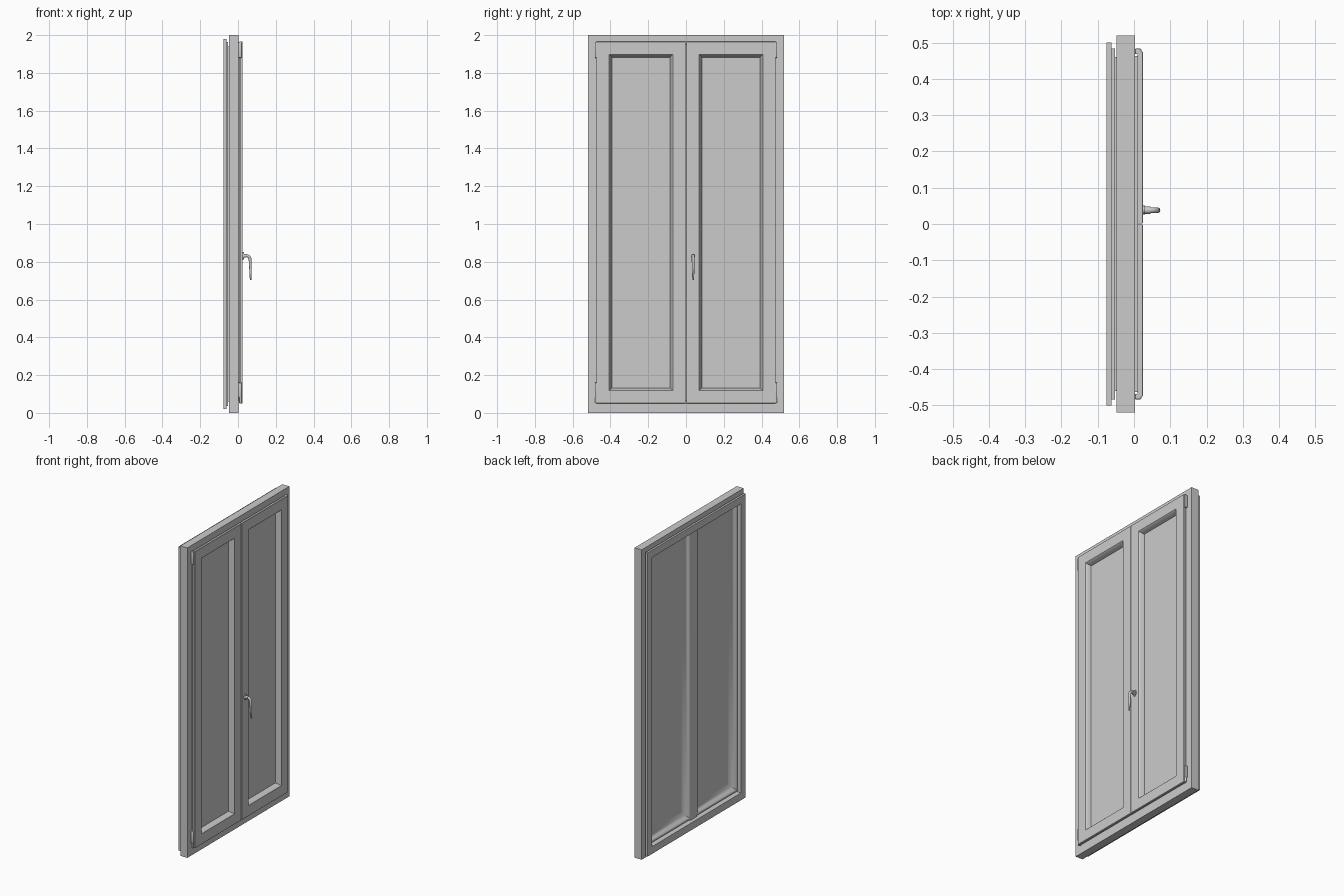
import bpy, bmesh, math
from mathutils import Matrix

cube = bpy.data.objects.get("Cube")
if cube:
    bpy.data.objects.remove(cube)


def finish(name, bm, smooth=False):
    bmesh.ops.recalc_face_normals(bm, faces=bm.faces)
    mesh = bpy.data.meshes.new(name)
    bm.to_mesh(mesh)
    bm.free()
    obj = bpy.data.objects.new(name, mesh)
    bpy.context.collection.objects.link(obj)
    if smooth:
        shade(obj)
    return obj


def shade(obj):
    bpy.ops.object.select_all(action='DESELECT')
    obj.select_set(True)
    bpy.context.view_layer.objects.active = obj
    bpy.ops.object.shade_smooth_by_angle(angle=math.radians(35))


def ring(name, y0, y1, z0, z1, profile, smooth=False):
    """Sweep a closed (inset, x) profile round a rectangle with mitred corners."""
    bm = bmesh.new()
    loops = []
    for y, z, sy, sz in ((y0, z0, 1, 1), (y1, z0, -1, 1), (y1, z1, -1, -1), (y0, z1, 1, -1)):
        loops.append([bm.verts.new((x, y + sy * i, z + sz * i)) for i, x in profile])
    n = len(profile)
    for c in range(4):
        a, b = loops[c], loops[(c + 1) % 4]
        for k in range(n):
            m = (k + 1) % n
            bm.faces.new((a[k], b[k], b[m], a[m]))
    return finish(name, bm, smooth)


def box(name, xs, ys, zs, bevel=0):
    bm = bmesh.new()
    bmesh.ops.create_cube(bm, size=1)
    for v in bm.verts:
        for axis, (lo, hi) in enumerate((xs, ys, zs)):
            v.co[axis] = (lo + hi) / 2 + v.co[axis] * (hi - lo)
    if bevel:
        bmesh.ops.bevel(bm, geom=bm.edges[:], offset=bevel, segments=2, profile=0.5, affect='EDGES')
    return finish(name, bm, bool(bevel))


def rod(name, radius, start, end, center, axis='Z', stretch=1):
    bm = bmesh.new()
    bmesh.ops.create_cone(bm, cap_ends=True, segments=24, radius1=radius, radius2=radius, depth=end - start)
    mid = (start + end) / 2
    if axis == 'X':
        bmesh.ops.rotate(bm, verts=bm.verts, matrix=Matrix.Rotation(math.pi / 2, 3, 'Y'))
        bmesh.ops.scale(bm, verts=bm.verts, vec=(1, 1, stretch))
        pos = (mid, center[0], center[1])
    else:
        pos = (center[0], center[1], mid)
    bmesh.ops.translate(bm, verts=bm.verts, vec=pos)
    return finish(name, bm, True)


# Fixed outer frame with stepped rear flange
ring("outer_frame", -0.52, 0.52, 0, 2, [
    (0, -0.048), (0, 0.0025), (0.067, 0.0025), (0.067, -0.0755), (0.02, -0.0755),
    (0.02, -0.062), (0.037, -0.062), (0.037, -0.052), (0.06, -0.052), (0.06, -0.048)])

# Sash section: overlapping lip, curved reveals to the glass on both faces
sash = [(0, 0.010), (0, 0.023), (0.002, 0.025), (0.068, 0.025), (0.072, 0.021),
        (0.075, 0.008), (0.083, -0.007), (0.083, -0.026), (0.062, -0.033),
        (0.046, -0.043), (0.039, -0.053), (0.035, -0.055), (0.027, -0.055), (0.027, 0.010)]
Z0, Z1 = 0.05, 1.965
for side, s in (("right", -1), ("left", 1)):
    y0, y1 = sorted((s * 0.0015, s * 0.475))
    ring(side + "_sash", y0, y1, Z0, Z1, sash, True)
    box(side + "_glass", (-0.026, -0.007), (y0 + 0.08, y1 - 0.08), (Z0 + 0.08, Z1 - 0.08))

    # Hinges at the outer corners
    for level, lo, hi in (("upper", 1.88, 1.963), ("lower", 0.082, 0.16)):
        box(f"{side}_{level}_hinge_plate", (0.003, 0.02),
            sorted((s * 0.468, s * 0.483)), (lo, hi), 0.002)
    rod(side + "_lower_hinge_pin", 0.006, 0.053, 0.082, (0.012, s * 0.477))
    rod(side + "_hinge_side_seal", 0.002, Z0, Z1, (0.006, s * 0.472))

# Seal between frame and sashes, and the meeting post
ring("frame_seal", -0.475, 0.475, Z0, Z1,
     [(0.012, 0.002), (0.012, 0.0105), (0.03, 0.0105), (0.03, 0.002)])
box("meeting_post", (-0.0552, 0.010), (-0.034, 0.034), (0.07, 1.935))

# Handle: rose, neck and tapered curved lever
HY, HZ = 0.038, 0.832
rod("handle_rose", 0.0125, 0.0245, 0.031, (HY, HZ), 'X', 1.6)
rod("handle_neck", 0.010, 0.031, 0.045, (HY, HZ), 'X')
curve = bpy.data.curves.new("handle_lever", 'CURVE')
curve.dimensions = '3D'
curve.bevel_depth = 0.008
curve.bevel_resolution = 4
curve.use_fill_caps = True
path = [(0.038, 0.832, 1), (0.050, 0.832, 1), (0.058, 0.828, 1), (0.063, 0.818, 1),
        (0.065, 0.80, 0.95), (0.066, 0.76, 0.8), (0.067, 0.72, 0.65), (0.067, 0.704, 0.5)]
spline = curve.splines.new('POLY')
spline.points.add(len(path) - 1)
for p, (x, z, r) in zip(spline.points, path):
    p.co = (x, 0, z, 1)
    p.radius = r
lever = bpy.data.objects.new("handle_lever", curve)
lever.location.y = HY
bpy.context.collection.objects.link(lever)
bpy.ops.object.select_all(action='DESELECT')
lever.select_set(True)
bpy.context.view_layer.objects.active = lever
bpy.ops.object.convert(target='MESH')
shade(bpy.context.view_layer.objects.active)
